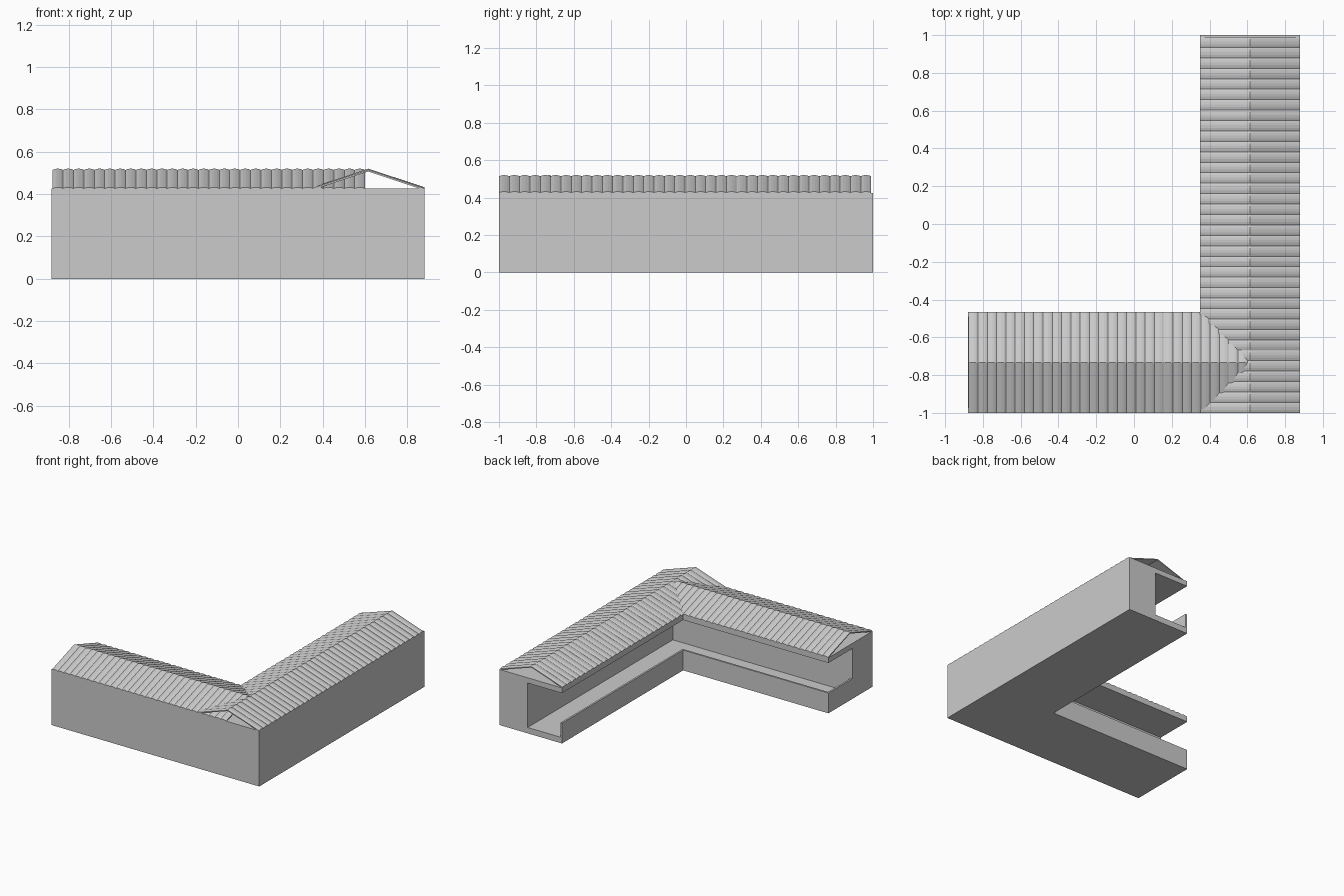
import bpy, bmesh, math

if "Cube" in bpy.data.objects:
    bpy.data.objects.remove(bpy.data.objects["Cube"])

# Main plan lines: outer edges, inner courtyard edges, inner faces of the thick walls
X0, X1, Y0, Y1 = -0.88, 0.88, -1.0, 1.0
XI, YI = 0.35, -0.465
XW, YW = 0.64, -0.755
EAVE, RIDGE = 0.432, 0.52


def finish(bm, name):
    bmesh.ops.recalc_face_normals(bm, faces=bm.faces)
    me = bpy.data.meshes.new(name)
    bm.to_mesh(me)
    bm.free()
    ob = bpy.data.objects.new(name, me)
    bpy.context.collection.objects.link(ob)
    return ob


def prism(name, outline, z0, z1):
    """Extrude a plan outline from z0 to z1."""
    bm = bmesh.new()
    face = bm.faces.new([bm.verts.new((x, y, z0)) for x, y in outline])
    ext = bmesh.ops.extrude_face_region(bm, geom=[face])["geom"]
    for v in ext:
        if isinstance(v, bmesh.types.BMVert):
            v.co.z = z1
    return finish(bm, name)


def tiled_roof(name, start, end, side_a, side_b, along_x, pitch):
    """Open gable of ribbed tiles: rounded tile strips side by side along the ridge."""
    count = round((end - start) / pitch)
    step = (end - start) / count
    mid = (side_a + side_b) / 2
    stations = []
    for i in range(count):
        for t in (0.0, 0.08, 0.3, 0.55, 0.8, 1.0):
            stations.append((start + (i + t * 0.999) * step,
                             -0.011 * (1 - math.sin(math.pi * (0.08 + 0.84 * t)) ** 0.6)))
    bm = bmesh.new()
    rows = []
    for u, dz in stations:
        row = []
        for v, z in ((side_a, EAVE), (mid, RIDGE), (side_b, EAVE)):
            co = (u, v, z + dz) if along_x else (v, u, z + dz)
            top = bm.verts.new(co)
            low = bm.verts.new((co[0], co[1], z - 0.014))
            row.append((top, low))
        rows.append(row)
    for r, s in zip(rows, rows[1:]):
        for k in (0, 1):
            for layer in (0, 1):
                bm.faces.new((r[k][layer], r[k + 1][layer], s[k + 1][layer], s[k][layer]))
        for k in (0, 2):
            bm.faces.new((r[k][0], s[k][0], s[k][1], r[k][1]))
    for r in (rows[0], rows[-1]):
        for k in (0, 1):
            bm.faces.new((r[k][0], r[k + 1][0], r[k + 1][1], r[k][1]))
    return finish(bm, name)


# Thick outer walls, L-shaped in plan
prism("outer_walls", [(X0, Y0), (X1, Y0), (X1, Y1), (XW, Y1), (XW, YW), (X0, YW)], 0, 0.425)

# Gallery floor and ceiling along the courtyard side
gallery = [(X0, YW), (XW, YW), (XW, Y1), (XI, Y1), (XI, YI), (X0, YI)]
prism("gallery_floor", gallery, 0, 0.045)
prism("gallery_ceiling", gallery, 0.385, 0.425)

# Thin parapet along the courtyard edge, turning to close the side wing's end
T = 0.014
prism("parapet", [(X0, YW), (X0 + T, YW), (X0 + T, YI - T), (XI + T, YI - T),
                  (XI + T, Y1), (XI, Y1), (XI, YI), (X0, YI)], 0.045, 0.155)

# Two crossing tiled roofs, open at the gables
tiled_roof("front_wing_roof", -0.875, 0.6, Y0, YI, True, 0.049)
tiled_roof("right_wing_roof", Y0, 0.99, XI, X1, False, 0.055)
